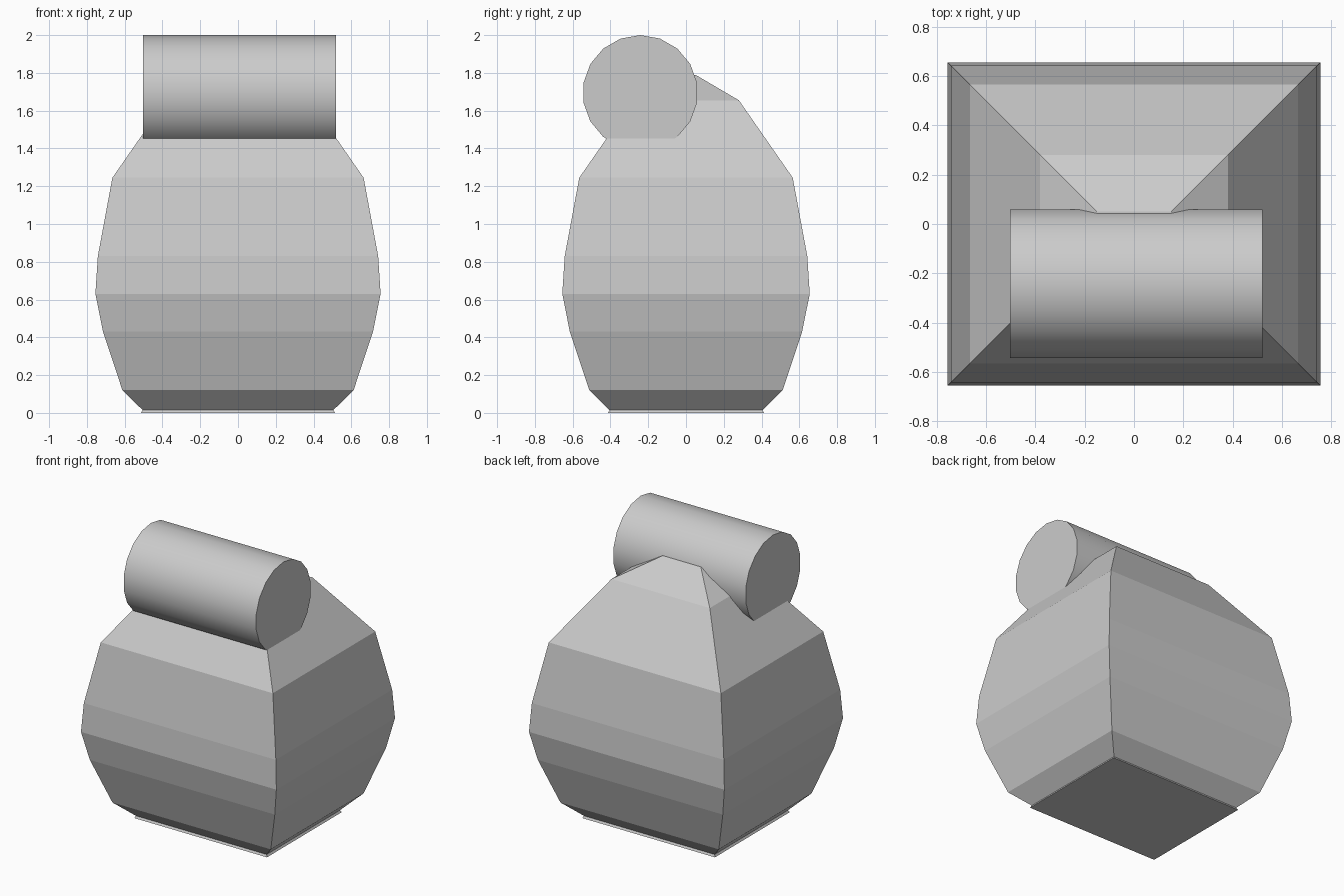
import bpy, bmesh, math
from mathutils import Matrix

if "Cube" in bpy.data.objects:
    bpy.data.objects.remove(bpy.data.objects["Cube"])

# Body: stacked rectangular rings (z, half depth); half width is 0.1 larger
profile = [(0, 0.413), (0.015, 0.405), (0.12, 0.512), (0.43, 0.615), (0.63, 0.655),
           (0.83, 0.642), (1.245, 0.565), (1.655, 0.28), (1.79, 0.05)]
bm = bmesh.new()
rings = []
for z, hy in profile:
    hx = hy + 0.1
    rings.append([bm.verts.new((sx * hx, sy * hy, z))
                  for sx, sy in ((-1, -1), (1, -1), (1, 1), (-1, 1))])
for lo, hi in zip(rings, rings[1:]):
    for i in range(4):
        j = (i + 1) % 4
        bm.faces.new((lo[i], lo[j], hi[j], hi[i]))
bm.faces.new(rings[0][::-1])
bm.faces.new(rings[-1])
bmesh.ops.recalc_face_normals(bm, faces=bm.faces)
mesh = bpy.data.meshes.new("body")
bm.to_mesh(mesh)
bm.free()
bpy.context.collection.objects.link(bpy.data.objects.new("body", mesh))

# Roller: 18-sided cylinder along x, sunk into the top front of the body
x0, x1 = -0.503, 0.52
bpy.ops.mesh.primitive_cylinder_add(vertices=18, radius=0.305, depth=x1 - x0)
roller = bpy.context.object
roller.name = "roller"
# Stand one vertex at the very top after laying the axis along x
roller.data.transform(Matrix.Translation(((x0 + x1) / 2, -0.242, 1.695))
                      @ Matrix.Rotation(math.radians(90), 4, 'Z')
                      @ Matrix.Rotation(math.radians(90), 4, 'X'))
bpy.ops.object.shade_smooth_by_angle(angle=math.radians(35))
